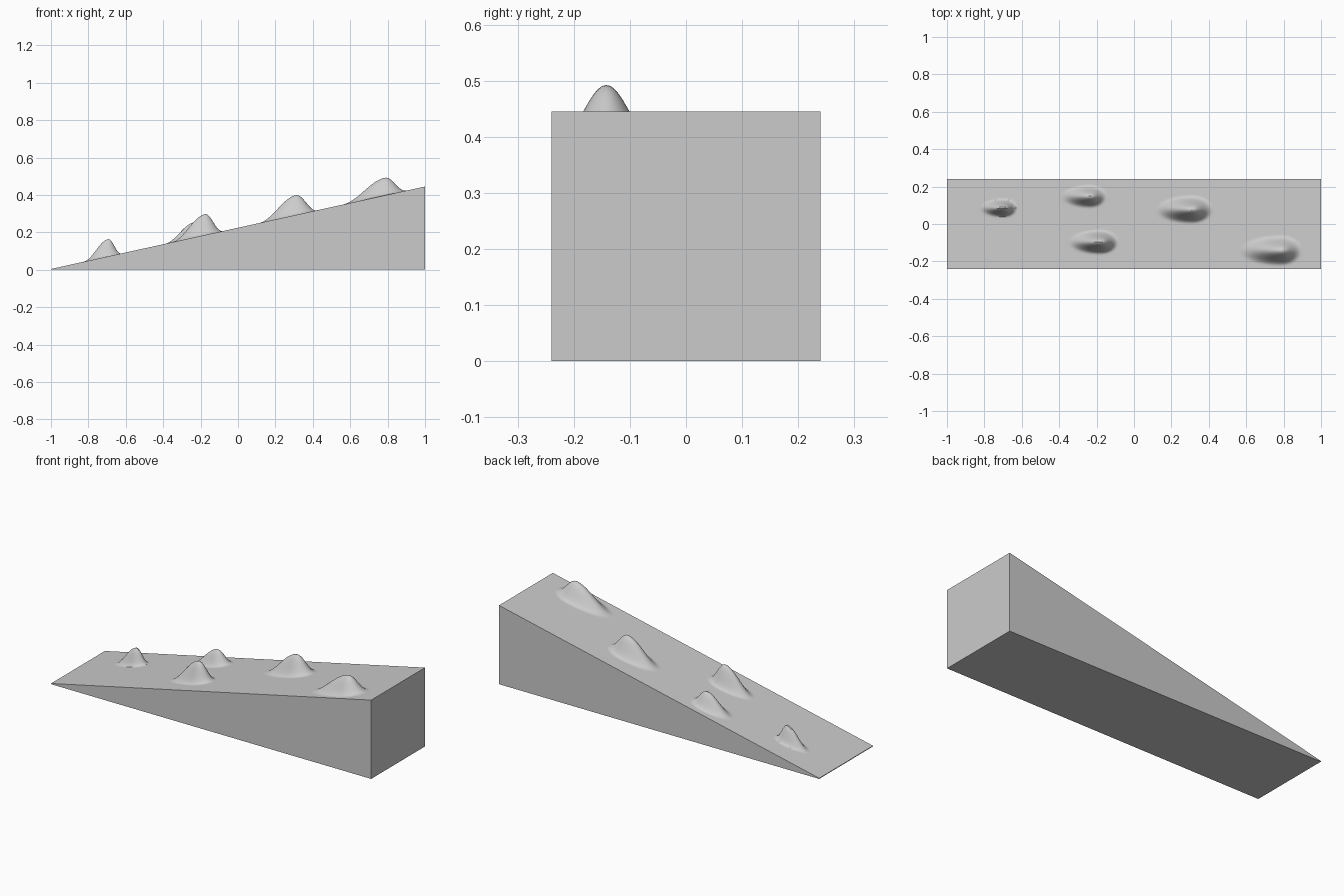
import bpy, bmesh, math

if "Cube" in bpy.data.objects:
    bpy.data.objects.remove(bpy.data.objects["Cube"])

HALF_W = 0.24
Z_LOW, Z_HIGH = 0.004, 0.445

# Bumps: peak x, peak y, height, uphill-left reach, right reach, side reach
BUMPS = [
    (-0.695, 0.085, 0.093, 0.130, 0.070, 0.050),
    (-0.178, -0.097, 0.112, 0.175, 0.095, 0.066),
    (-0.235, 0.147, 0.082, 0.155, 0.090, 0.062),
    (0.308, 0.077, 0.106, 0.195, 0.115, 0.076),
    (0.785, -0.142, 0.094, 0.225, 0.115, 0.082),
]


def surface(x, y):
    z = Z_LOW + (Z_HIGH - Z_LOW) * (x + 1) / 2
    for bx, by, h, left, right, side in BUMPS:
        r = math.hypot((x - bx) / (left if x < bx else right), (y - by) / side)
        if r < 1:
            z += h * (0.5 + 0.5 * math.cos(math.pi * r))
    return z


# Sloped top surface with rounded bumps
bm = bmesh.new()
bmesh.ops.create_grid(bm, x_segments=200, y_segments=64, size=1)
for v in bm.verts:
    v.co.y *= HALF_W
    v.co.z = surface(v.co.x, v.co.y)

# Side walls down to the ground, then the base
rim = [e for e in bm.edges if e.is_boundary]
walls = bmesh.ops.extrude_edge_only(bm, edges=rim)["geom"]
for v in walls:
    if isinstance(v, bmesh.types.BMVert):
        v.co.z = 0
bmesh.ops.contextual_create(bm, geom=[e for e in bm.edges if e.is_boundary])
bmesh.ops.recalc_face_normals(bm, faces=bm.faces)

mesh = bpy.data.meshes.new("bumpy_ramp")
bm.to_mesh(mesh)
bm.free()
ramp = bpy.data.objects.new("bumpy_ramp", mesh)
bpy.context.collection.objects.link(ramp)

# Smooth bumps, sharp wedge edges
bpy.context.view_layer.objects.active = ramp
ramp.select_set(True)
bpy.ops.object.shade_smooth_by_angle(angle=math.radians(35))
# The tip is sharper than a right angle, so only the walls need flat shading
for p in mesh.polygons:
    if p.normal.z < 0.01:
        p.use_smooth = False
